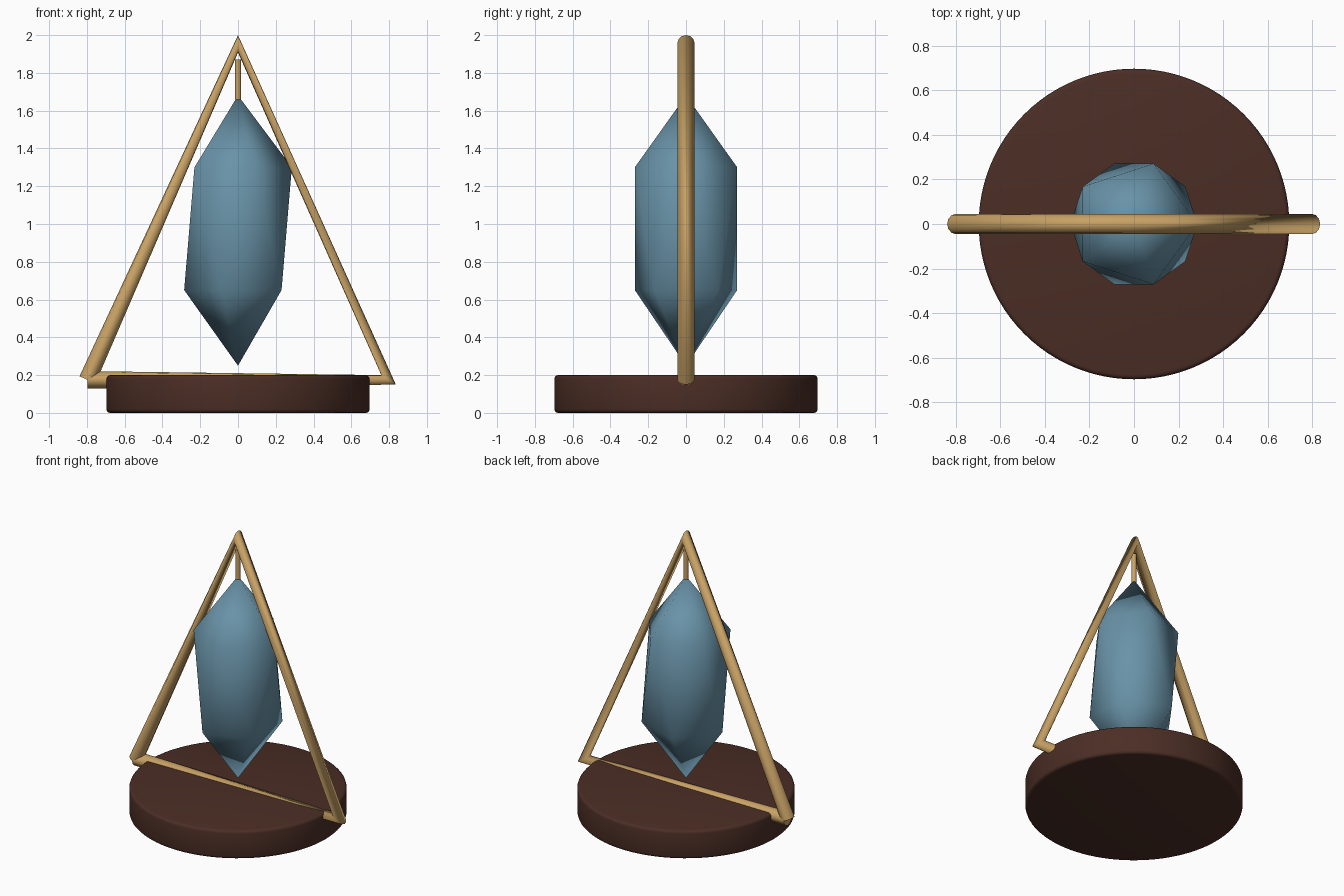
import bpy, bmesh, math

if "Cube" in bpy.data.objects:
    bpy.data.objects.remove(bpy.data.objects["Cube"])


def material(name, rgb):
    m = bpy.data.materials.new(name)
    m.diffuse_color = (*rgb, 1)
    m.use_nodes = True
    m.node_tree.nodes["Principled BSDF"].inputs["Base Color"].default_value = m.diffuse_color
    return m


wood = material("dark_wood", (0.07, 0.027, 0.018))
brass = material("brass", (0.58, 0.36, 0.13))
blue = material("blue_crystal", (0.14, 0.29, 0.39))


def cylinder(name, radius, z0, z1, sides, mat):
    bpy.ops.mesh.primitive_cylinder_add(vertices=sides, radius=radius, depth=z1 - z0,
                                        location=(0, 0, (z0 + z1) / 2))
    ob = bpy.context.object
    ob.name = name
    ob.data.materials.append(mat)
    return ob


# Round base with softened rims
base = cylinder("base", 0.697, 0, 0.2, 96, wood)
bevel = base.modifiers.new("rim", 'BEVEL')
bevel.width = 0.02
bevel.segments = 3
bevel.limit_method = 'ANGLE'
bpy.ops.object.modifier_apply(modifier=bevel.name)
bpy.ops.object.shade_smooth_by_angle(angle=math.radians(35))

# Short hanging rod
cylinder("hanging_rod", 0.016, 1.66, 1.87, 16, brass)
bpy.ops.object.shade_smooth_by_angle(angle=math.radians(35))

# Triangular frame: one open tube that starts and ends at the left corner
curve = bpy.data.curves.new("triangle_frame", 'CURVE')
curve.dimensions = '3D'
curve.bevel_depth = 0.046
curve.bevel_resolution = 4
curve.use_fill_caps = True
corners = [(-0.797, 0.175), (0, 1.954), (0.797, 0.175), (-0.797, 0.175)]
spline = curve.splines.new('POLY')
spline.points.add(len(corners) - 1)
for point, (x, z) in zip(spline.points, corners):
    point.co = (x, 0, z, 1)
spline.use_smooth = True
curve.materials.append(brass)
frame = bpy.data.objects.new("triangle_frame", curve)
bpy.context.collection.objects.link(frame)

# Crystal: two pentagon rings turned half a step apart, with a point at each end
bm = bmesh.new()
bm.verts.new((0, 0, 0.25))
bm.verts.new((0, 0, 1.68))
for z, turn in ((0.65, math.pi), (1.3, 0)):
    for i in range(5):
        a = turn + i * math.tau / 5
        bm.verts.new((0.285 * math.cos(a), 0.285 * math.sin(a), z))
bmesh.ops.convex_hull(bm, input=bm.verts[:])
bmesh.ops.recalc_face_normals(bm, faces=bm.faces[:])
for f in bm.faces:
    f.smooth = True
mesh = bpy.data.meshes.new("crystal")
bm.to_mesh(mesh)
bm.free()
mesh.materials.append(blue)
bpy.context.collection.objects.link(bpy.data.objects.new("crystal", mesh))
